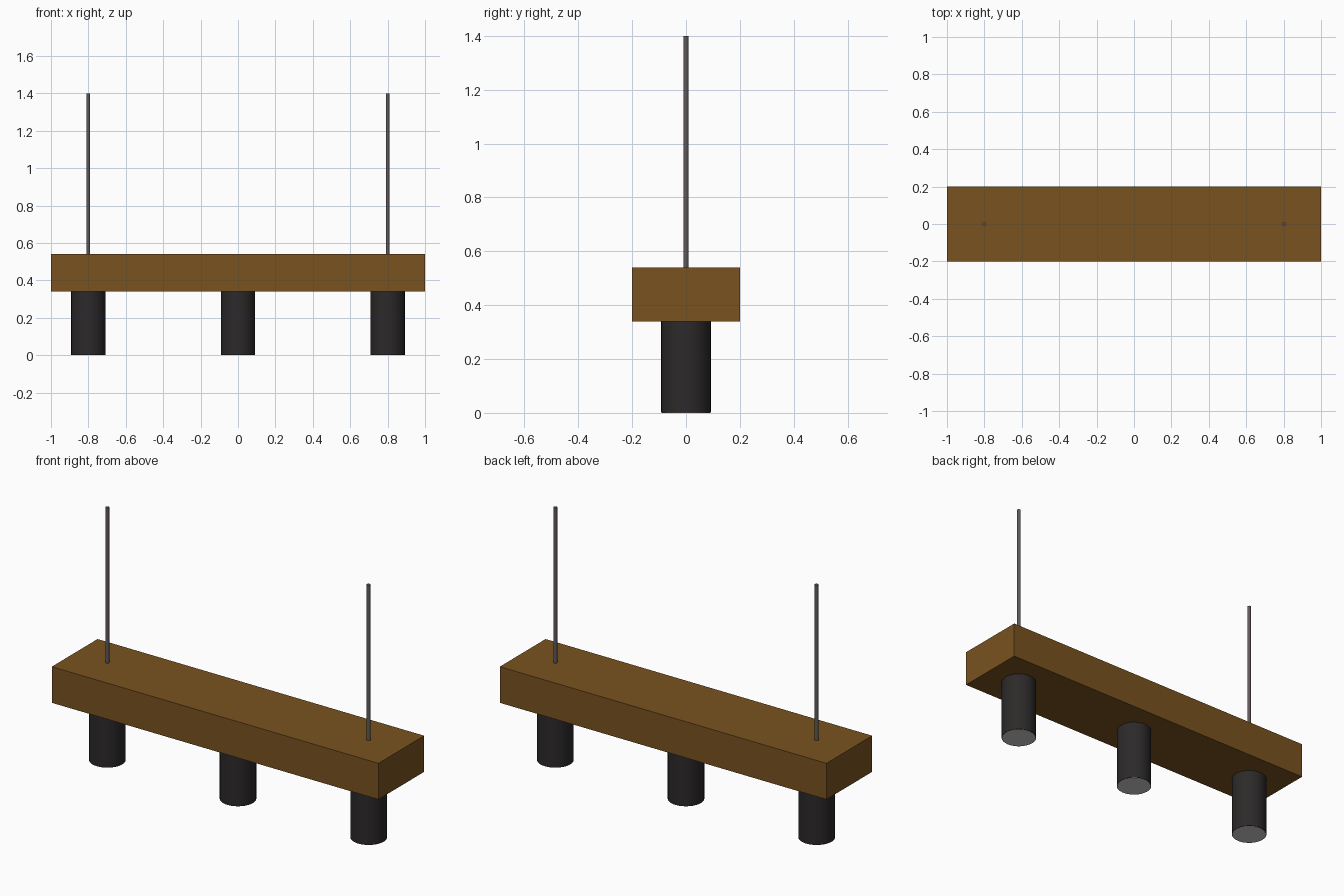
import bpy

if "Cube" in bpy.data.objects:
    bpy.data.objects.remove(bpy.data.objects["Cube"])


def material(name, r, g, b):
    m = bpy.data.materials.new(name)
    m.diffuse_color = (r, g, b, 1)
    m.use_nodes = True
    m.node_tree.nodes["Principled BSDF"].inputs["Base Color"].default_value = m.diffuse_color
    return m


def cylinder(name, x, radius, z0, z1, sides, mat=None):
    bpy.ops.mesh.primitive_cylinder_add(vertices=sides, radius=radius, depth=z1 - z0,
                                        location=(x, 0, (z0 + z1) / 2))
    ob = bpy.context.object
    ob.name = name
    if mat:
        ob.data.materials.append(mat)
    bpy.ops.object.shade_smooth_by_angle()
    return ob


wood = material("wood", 0.19, 0.085, 0.014)
black = material("black_metal", 0.025, 0.022, 0.022)
steel = material("dark_steel", 0.12, 0.10, 0.10)

# Wooden beam
bpy.ops.mesh.primitive_cube_add(size=1, location=(0, 0, 0.44))
beam = bpy.context.object
beam.name = "beam"
beam.scale = (2, 0.4, 0.2)
bpy.ops.object.transform_apply(location=False, rotation=False, scale=True)
beam.data.materials.append(wood)

# Three lamp housings with pale lenses flush in the bottom
for label, x in (("left", -0.8), ("middle", 0), ("right", 0.8)):
    cylinder(label + "_lamp_housing", x, 0.092, 0.001, 0.34, 32, black)
    cylinder(label + "_lamp_lens", x, 0.089, 0, 0.01, 32)

# Two hanging rods
for label, x in (("left", -0.8), ("right", 0.8)):
    cylinder(label + "_hanging_rod", x, 0.01, 0.54, 1.40, 16, steel)
